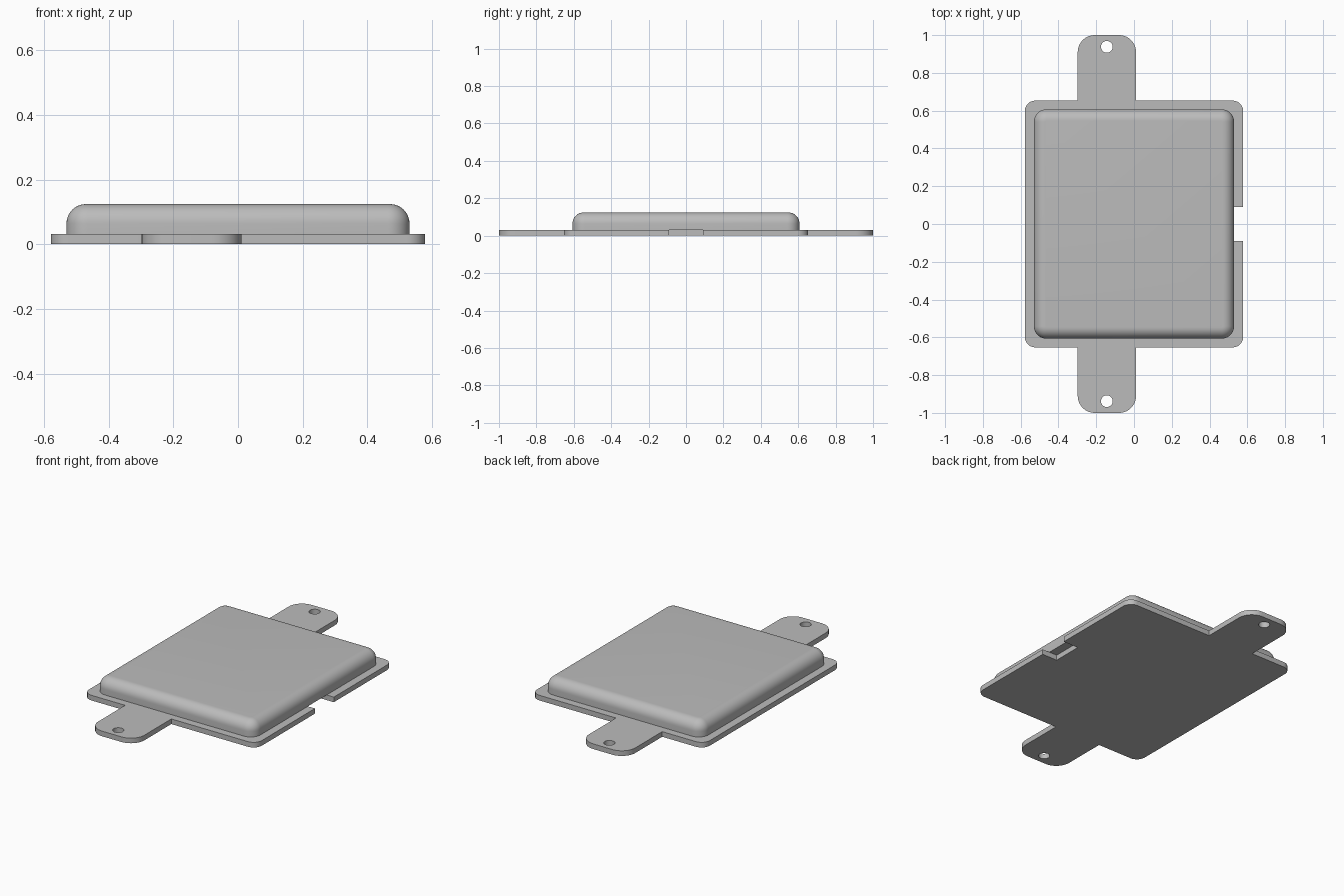
import bpy
import bmesh
import math
from mathutils import Vector

cube = bpy.data.objects.get("Cube")
if cube:
    bpy.data.objects.remove(cube, do_unlink=True)

# Overall dimensions
PLATE_X, PLATE_Y, PLATE_TOP = 0.578, 0.653, 0.031
COVER_X, COVER_Y, COVER_TOP = 0.53, 0.607, 0.124
TAB_LEFT, TAB_RIGHT, TAB_END = -0.298, 0.011, 1.0
NOTCH_X, NOTCH_Y = 0.478, 0.09
HOLE_X, HOLE_Y, HOLE_R = -0.144, 0.938, 0.031

grey = bpy.data.materials.new("plain grey")
grey.use_nodes = True
colour = (0.5, 0.5, 0.5, 1)
grey.diffuse_color = colour
grey.node_tree.nodes["Principled BSDF"].inputs["Base Color"].default_value = colour


def rounded(corners, steps=10):
    """Round each (x, y, radius) corner of a right-angled outline."""
    points = []
    for i, (x, y, r) in enumerate(corners):
        p = Vector((x, y))
        if r == 0:
            points.append(p)
            continue
        before = (Vector(corners[i - 1][:2]) - p).normalized()
        after = (Vector(corners[(i + 1) % len(corners)][:2]) - p).normalized()
        centre = p + r * (before + after)
        for k in range(steps + 1):
            a = math.pi / 2 * k / steps
            points.append(centre - r * (after * math.cos(a) + before * math.sin(a)))
    return points


def rounded_rectangle(hx, hy, r):
    return rounded([(hx, -hy, r), (hx, hy, r), (-hx, hy, r), (-hx, -hy, r)])


def add_ring(bm, points, z):
    return [bm.verts.new((p.x, p.y, z)) for p in points]


def finish(bm, name):
    bmesh.ops.recalc_face_normals(bm, faces=bm.faces[:])
    mesh = bpy.data.meshes.new(name)
    bm.to_mesh(mesh)
    bm.free()
    mesh.materials.append(grey)
    obj = bpy.data.objects.new(name, mesh)
    bpy.context.collection.objects.link(obj)
    bpy.ops.object.select_all(action='DESELECT')
    obj.select_set(True)
    bpy.context.view_layer.objects.active = obj
    bpy.ops.object.shade_smooth_by_angle(angle=math.radians(30))
    return obj


# Base plate: front half outline, mirrored to the back, with tabs and a side notch
front = [
    (-PLATE_X, -PLATE_Y, 0.055),
    (TAB_LEFT, -PLATE_Y, 0), (TAB_LEFT, -TAB_END, 0.09),
    (TAB_RIGHT, -TAB_END, 0.09), (TAB_RIGHT, -PLATE_Y, 0),
    (PLATE_X, -PLATE_Y, 0.055),
    (PLATE_X, -NOTCH_Y, 0), (NOTCH_X, -NOTCH_Y, 0),
]
back = [(x, -y, r) for x, y, r in reversed(front)]
loops = [rounded(front + back)]

# Screw holes in the tabs
for side in (-1, 1):
    turns = [math.tau * k / 32 for k in range(32)]
    loops.append([Vector((HOLE_X + HOLE_R * math.cos(a),
                          side * HOLE_Y + HOLE_R * math.sin(a))) for a in turns])

bm = bmesh.new()
for loop in loops:
    ring = add_ring(bm, loop, 0)
    for i, v in enumerate(ring):
        bm.edges.new((ring[i - 1], v))
bmesh.ops.triangle_fill(bm, use_beauty=True, edges=bm.edges[:], normal=(0, 0, 1))
bottom = bm.faces[:]
top = bmesh.ops.extrude_face_region(bm, geom=bottom, use_keep_orig=True)["geom"]
bmesh.ops.translate(bm, vec=(0, 0, PLATE_TOP),
                    verts=[g for g in top if isinstance(g, bmesh.types.BMVert)])
finish(bm, "base_plate")

# Cover: straight wall, then a quarter-round shoulder up to the flat top
CORNER, SHOULDER, STEPS = 0.066, 0.06, 10
profile = [(0, PLATE_TOP)]
for k in range(STEPS + 1):
    a = math.pi / 2 * k / STEPS
    profile.append((SHOULDER * (1 - math.cos(a)),
                    COVER_TOP - SHOULDER * (1 - math.sin(a))))

bm = bmesh.new()
rings = [add_ring(bm, rounded_rectangle(COVER_X - d, COVER_Y - d, CORNER - d), z)
         for d, z in profile]
for low, high in zip(rings, rings[1:]):
    for i in range(len(low)):
        bm.faces.new((low[i - 1], low[i], high[i], high[i - 1]))
bm.faces.new(rings[0])
bm.faces.new(rings[-1])
finish(bm, "cover")
